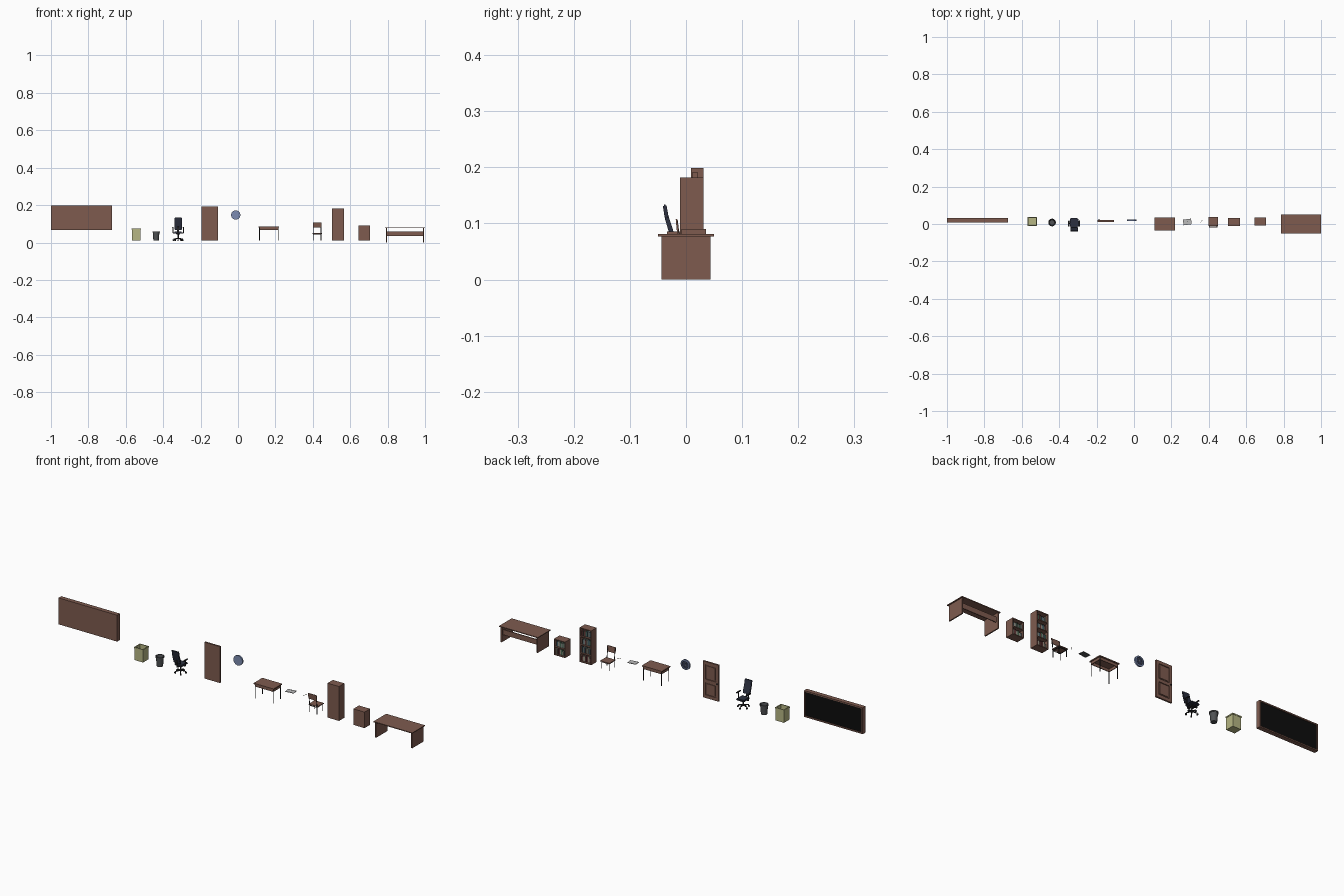
import bpy, bmesh, math, random
from mathutils import Vector

if "Cube" in bpy.data.objects:
    bpy.data.objects.remove(bpy.data.objects["Cube"])
random.seed(4)

def mat(name, r, g, b):
    m = bpy.data.materials.new(name)
    m.diffuse_color = (r, g, b, 1)
    m.use_nodes = True
    m.node_tree.nodes["Principled BSDF"].inputs["Base Color"].default_value = m.diffuse_color
    return m

BROWN = mat("wood", .21, .105, .078)
BLACK = mat("black", .004, .004, .004)
DARK = mat("dark_metal", .02, .02, .022)
NAVY = mat("chair_fabric", .025, .03, .05)
OLIVE = mat("olive", .47, .47, .23)
GREY = mat("dark_grey", .08, .085, .09)
BLUE = mat("clock_blue", .2, .26, .44)
DBLUE = mat("clock_face", .03, .04, .08)
PALE = mat("paper", .5, .5, .5)
BOOKS = [mat("book_%d" % i, *c) for i, c in enumerate(
    [(.05, .1, .13), (.2, .22, .2), (.12, .04, .04), (.06, .13, .08), (.3, .28, .22)])]

def finish(name, bm, m, smooth=False):
    bmesh.ops.recalc_face_normals(bm, faces=bm.faces)
    me = bpy.data.meshes.new(name)
    bm.to_mesh(me)
    bm.free()
    o = bpy.data.objects.new(name, me)
    bpy.context.collection.objects.link(o)
    me.materials.append(m)
    if smooth:
        bpy.ops.object.select_all(action='DESELECT')
        o.select_set(True)
        bpy.context.view_layer.objects.active = o
        bpy.ops.object.shade_smooth_by_angle()
    return o

def box(name, x0, x1, y0, y1, z0, z1, m=BROWN, bevel=0):
    bm = bmesh.new()
    bmesh.ops.create_cube(bm, size=1)
    for v in bm.verts:
        v.co = ((x0 + x1) / 2 + v.co.x * (x1 - x0), (y0 + y1) / 2 + v.co.y * (y1 - y0),
                (z0 + z1) / 2 + v.co.z * (z1 - z0))
    if bevel:
        bmesh.ops.bevel(bm, geom=bm.edges[:], offset=bevel, segments=2, affect='EDGES')
    return finish(name, bm, m, bool(bevel))

def rod(name, p, q, r, m=DARK, r2=None, n=12):
    p, q = Vector(p), Vector(q)
    bm = bmesh.new()
    bmesh.ops.create_cone(bm, cap_ends=True, segments=n, radius1=r,
                          radius2=r if r2 is None else r2, depth=(q - p).length)
    bm.transform((q - p).to_track_quat('Z', 'Y').to_matrix().to_4x4())
    bmesh.ops.translate(bm, verts=bm.verts, vec=(p + q) / 2)
    return finish(name, bm, m, True)

def lathe(name, prof, cx, cy, n, m, sy=1):
    """Closed vessel: rings from outer bottom, over the rim, to inner bottom."""
    bm = bmesh.new()
    rings = [[bm.verts.new((cx + r * math.cos(math.tau * (i + .5) / n),
                            cy + sy * r * math.sin(math.tau * (i + .5) / n), z))
              for i in range(n)] for r, z in prof]
    for a, b in zip(rings, rings[1:]):
        for i in range(n):
            bm.faces.new((a[i], a[(i + 1) % n], b[(i + 1) % n], b[i]))
    bm.faces.new(rings[0])
    bm.faces.new(rings[-1])
    return finish(name, bm, m, n > 8)

def slab(name, yz, x0, x1, m, bevel):
    """Side profile in the YZ plane extruded along x."""
    bm = bmesh.new()
    f = bm.faces.new([bm.verts.new((x0, y, z)) for y, z in yz])
    ext = bmesh.ops.extrude_face_region(bm, geom=[f])['geom']
    bmesh.ops.translate(bm, verts=[v for v in ext if isinstance(v, bmesh.types.BMVert)],
                        vec=(x1 - x0, 0, 0))
    bmesh.ops.bevel(bm, geom=bm.edges[:], offset=bevel, segments=2, affect='EDGES')
    return finish(name, bm, m, True)

# Blackboard: flat wooden back, black writing face toward +y
box("board_back", -1, -.675, .009, .022, .067, .199)
box("board_surface", -.994, -.681, .022, .026, .073, .193, BLACK)
for nm, z0, z1 in (("top", .193, .199), ("bottom", .067, .073)):
    box("board_frame_" + nm, -1, -.675, .022, .031, z0, z1)
for nm, x0 in (("left", -1), ("right", -.681)):
    box("board_frame_" + nm, x0, x0 + .006, .022, .031, .073, .193)

# Square open bin and round waste basket
s = math.sqrt(2)
lathe("square_bin", [(.0235 * s, .01), (.0235 * s, .069), (.0255 * s, .069), (.0255 * s, .075),
                     (.021 * s, .075), (.021 * s, .013)], -.544, .014, 4, OLIVE, .92)
lathe("waste_basket", [(.0145, .01), (.018, .053), (.0205, .053), (.0205, .059),
                       (.0175, .059), (.0135, .012)], -.438, .008, 24, GREY)

# Office chair
cx, cy = -.32, .003
for i in range(5):
    a = math.tau * i / 5 + math.pi / 2
    dx, dy = math.cos(a), math.sin(a)
    e = (cx + .026 * dx, cy + .026 * dy)
    rod("office_chair_foot", (cx, cy, .023), (*e, .018), .0035, DARK, .0022)
    rod("office_chair_caster", (e[0] - .003 * dy, e[1] + .003 * dx, .0125),
        (e[0] + .003 * dy, e[1] - .003 * dx, .0125), .0042)
rod("office_chair_column", (cx, cy, .018), (cx, cy, .05), .0035)
box("office_chair_mechanism", cx - .01, cx + .01, cy - .012, cy + .012, .043, .049, DARK)
box("office_chair_seat", cx - .023, cx + .023, -.018, .031, .048, .058, NAVY, .004)
slab("office_chair_back", [(-.018, .068), (-.023, .088), (-.031, .112), (-.035, .134),
                           (-.0415, .133), (-.038, .11), (-.031, .086), (-.025, .066)],
     cx - .02, cx + .02, NAVY, .002)
slab("office_chair_back_support", [(-.005, .044), (-.022, .044), (-.032, .085), (-.029, .086),
                                   (-.02, .049), (-.005, .049)], cx - .005, cx + .005, DARK, .0008)
for sx in (-1, 1):
    x = cx + sx * .028
    box("office_chair_armrest", x - .004, x + .004, -.014, .018, .077, .082, DARK, .0015)
    rod("office_chair_arm_post", (x, .002, .05), (x, .002, .078), .0025)
    rod("office_chair_arm_bar", (cx, .002, .049), (x, .002, .05), .0025)

# Door: flat front, stiles, rails and raised panels on the +y side
box("door_slab", -.195, -.108, .012, .016, .01, .192)
for x0, x1 in ((-.195, -.181), (-.122, -.108)):
    box("door_stile", x0, x1, .016, .0205, .01, .192)
for z0, z1 in ((.01, .026), (.088, .104), (.177, .192)):
    box("door_rail", -.181, -.122, .016, .0205, z0, z1)
for z0, z1 in ((.032, .082), (.110, .171)):
    box("door_panel", -.175, -.128, .016, .019, z0, z1)
rod("door_knob", (-.187, .0205, .096), (-.187, .0255, .096), .003, DARK)

# Wall clock facing +y
kx, kz = -.012, .147
rod("clock_body", (kx, .016, kz), (kx, .021, kz), .025, BLUE, n=32)
rod("clock_face", (kx, .021, kz), (kx, .0216, kz), .018, DBLUE, n=32)
ring = bmesh.new()
loops = [[ring.verts.new((kx + r * math.cos(math.tau * i / 32), y, kz + r * math.sin(math.tau * i / 32)))
          for i in range(32)] for r, y in ((.025, .021), (.025, .024), (.019, .024), (.018, .021))]
for a, b in zip(loops, loops[1:]):
    for i in range(32):
        ring.faces.new((a[i], a[(i + 1) % 32], b[(i + 1) % 32], b[i]))
finish("clock_rim", ring, BLUE, True)
for i in range(12):
    c, d = math.cos(math.tau * i / 12), math.sin(math.tau * i / 12)
    rod("clock_mark", (kx + .013 * c, .0217, kz + .013 * d),
        (kx + .016 * c, .0217, kz + .016 * d), .0006, PALE, n=4)
for nm, dx, dz in (("hour", .006, .005), ("minute", -.003, .012)):
    rod("clock_hand_" + nm, (kx, .0222, kz), (kx + dx, .0222, kz + dz), .0007, PALE, n=6)
rod("clock_hub", (kx, .0216, kz), (kx, .0232, kz), .0022, PALE)

# Student table
box("table_top", .11, .22, -.034, .035, .081, .086)
for y in (-.029, .027):
    box("table_apron", .116, .214, y, y + .003, .068, .081)
for x in (.114, .213):
    box("table_side_apron", x, x + .003, -.029, .03, .068, .081)
    for y in (-.028, .029):
        rod("table_leg", (x + .0015, y, .01), (x + .0015, y, .081), .0019)

# Open notebook and pencil
parts = [box("notebook_cover", -.022, .022, -.015, .015, 0, .0008, GREY)]
for x in (-.0213, .0004):
    parts.append(box("notebook_pages", x, x + .0209, -.0144, .0144, .0008, .0022, PALE))
for o in parts:
    o.location = (.285, .011, .074)
    o.rotation_euler.z = math.radians(8)
rod("pencil", (.356, .006, .0752), (.366, .023, .0752), .0009, BOOKS[4], n=6)
rod("pencil_tip", (.356, .006, .0752), (.3548, .004, .0752), .0009, DARK, .0001, 6)

# Student chair, backrest on the -y side
box("chair_seat", .398, .449, -.01, .037, .046, .05)
slab("chair_backrest", [(-.0125, .079), (-.0155, .108), (-.0185, .108), (-.0155, .079)],
     .4, .447, BROWN, .0006)
for x in (.403, .444):
    rod("chair_back_leg", (x, -.009, .01), (x, -.009, .048), .0018)
    rod("chair_back_post", (x, -.009, .046), (x, -.0165, .105), .0018)
    rod("chair_front_leg", (x, .032, .01), (x, .032, .047), .0018)
    rod("chair_side_bar", (x, -.009, .043), (x, .032, .043), .0014)
for y in (-.009, .032):
    rod("chair_cross_bar", (.403, y, .043), (.444, y, .043), .0014)

# Bookcases, open toward +y and filled with books
def bookcase(name, x0, x1, y0, y1, z0, z1, rows):
    t = .004
    box(name + "_back", x0, x1, y0, y0 + .003, z0, z1)
    for x in (x0, x1 - t):
        box(name + "_side", x, x + t, y0 + .003, y1, z0, z1)
    step = (z1 - z0 - t) / rows
    for i in range(rows + 1):
        z = z0 + i * step
        box(name + "_shelf", x0 + t, x1 - t, y0 + .003, y1, z, z + t)
        x = x0 + t + .001
        while i < rows:
            w = random.uniform(.004, .008)
            if x + w > x1 - t - .001:
                break
            h = (step - t) * random.uniform(.6, .85)
            box(name + "_book", x, x + w, y0 + .006, y1 - random.uniform(.007, .011),
                z + t, z + t + h, random.choice(BOOKS))
            x += w + .0004

bookcase("tall_bookcase", .503, .567, -.011, .031, .01, .182, 4)
bookcase("small_bookcase", .644, .706, -.008, .036, .01, .09, 2)

# Teacher's desk with modesty panel near the +y edge
box("desk_top", .785, 1, -.05, .05, .077, .081)
for x in (.79, .989):
    box("desk_side_panel", x, x + .006, -.044, .044, 0, .077)
box("desk_modesty_panel", .796, .989, .03, .034, .034, .06)
